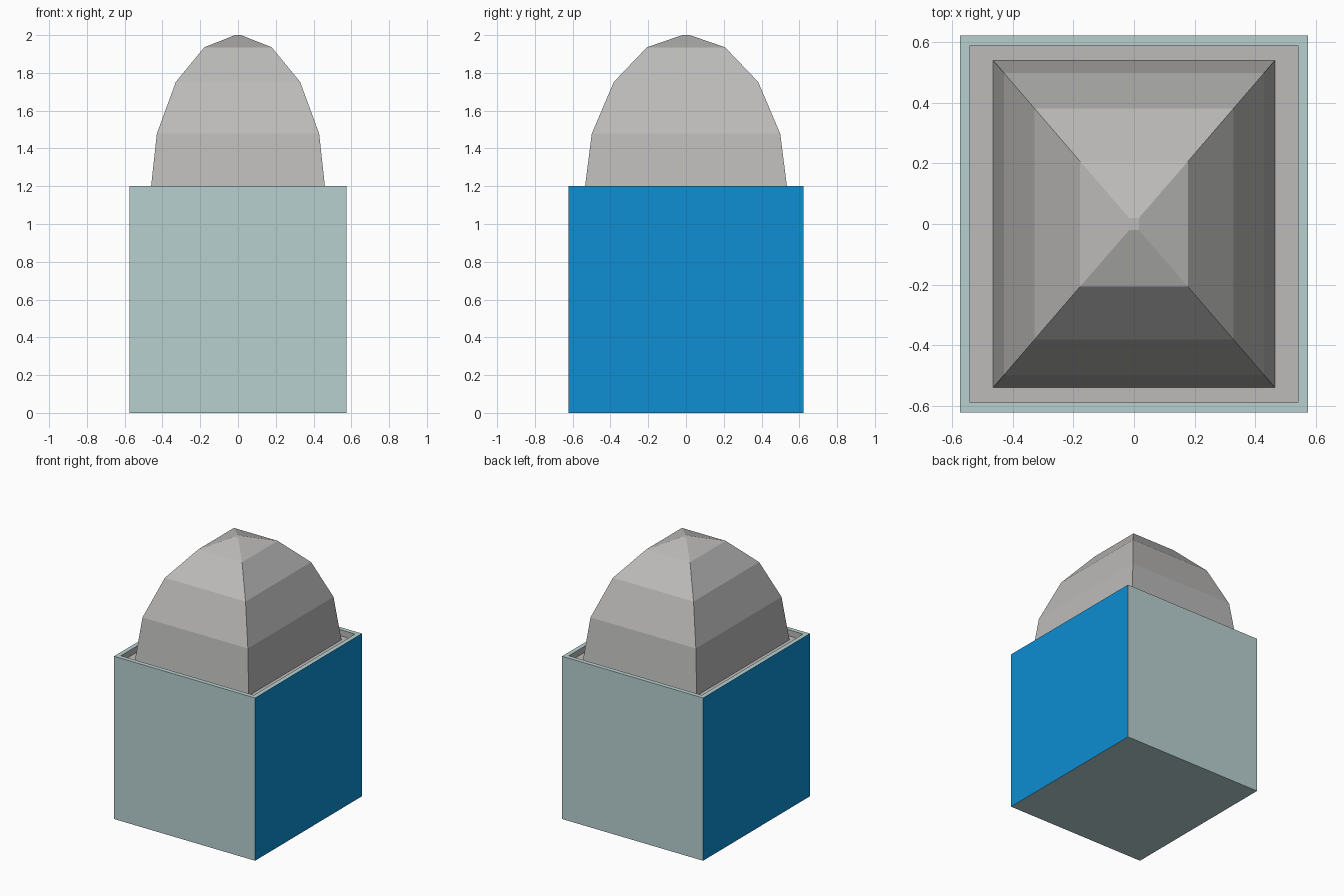
import bpy, bmesh, math

if "Cube" in bpy.data.objects:
    bpy.data.objects.remove(bpy.data.objects["Cube"])

def material(name, r, g, b):
    lin = lambda c: (c / 255 / 12.92) if c < 11 else ((c / 255 + 0.055) / 1.055) ** 2.4
    m = bpy.data.materials.new(name)
    m.diffuse_color = (lin(r), lin(g), lin(b), 1)
    m.use_nodes = True
    m.node_tree.nodes["Principled BSDF"].inputs["Base Color"].default_value = m.diffuse_color
    return m

TEAL = material("pale_teal", 185, 208, 208)
BLUE = material("bright_blue", 14, 142, 210)
GREY = material("light_grey", 188, 187, 186)

def finish(bm, name, mats):
    bmesh.ops.recalc_face_normals(bm, faces=bm.faces)
    me = bpy.data.meshes.new(name)
    bm.to_mesh(me)
    bm.free()
    for m in mats:
        me.materials.append(m)
    ob = bpy.data.objects.new(name, me)
    bpy.context.collection.objects.link(ob)
    return ob

HX, HY, TOP, FLOOR, WALL = 0.575, 0.622, 1.2, 1.155, 0.046

# Box: teal shell, blue left and right panels, grey recessed top
bm = bmesh.new()
bmesh.ops.create_cube(bm, size=1)
for v in bm.verts:
    v.co = (v.co.x * 2 * HX, v.co.y * 2 * HY, (v.co.z + 0.5) * TOP)
bm.normal_update()
for f in bm.faces:
    f.material_index = 1 if abs(f.normal.x) > 0.9 else 0
lid = max(bm.faces, key=lambda f: f.calc_center_median().z)
bmesh.ops.inset_region(bm, faces=[lid], thickness=WALL)
res = bmesh.ops.extrude_discrete_faces(bm, faces=[lid])
recess = res["faces"][0]
for v in recess.verts:
    v.co.z = FLOOR
recess.material_index = 2
for e in recess.edges:
    for f in e.link_faces:
        f.material_index = 2
finish(bm, "box", [TEAL, BLUE, GREY])

# Dome: four-sided elliptical cap rising from the recess floor
bm = bmesh.new()
rings = []
for i in range(5):
    a = math.radians(22.5 * i)
    rx, ry = max(0.465 * math.cos(a), 0.016), max(0.54 * math.cos(a), 0.02)
    z = FLOOR + (2.0 - FLOOR) * math.sin(a)
    rings.append([bm.verts.new((sx * rx, sy * ry, z))
                  for sx, sy in ((-1, -1), (1, -1), (1, 1), (-1, 1))])
for lo, hi in zip(rings, rings[1:]):
    for k in range(4):
        n = (k + 1) % 4
        bm.faces.new((lo[k], lo[n], hi[n], hi[k]))
bm.faces.new(rings[-1])
bm.faces.new(rings[0][::-1])
finish(bm, "dome", [GREY])
